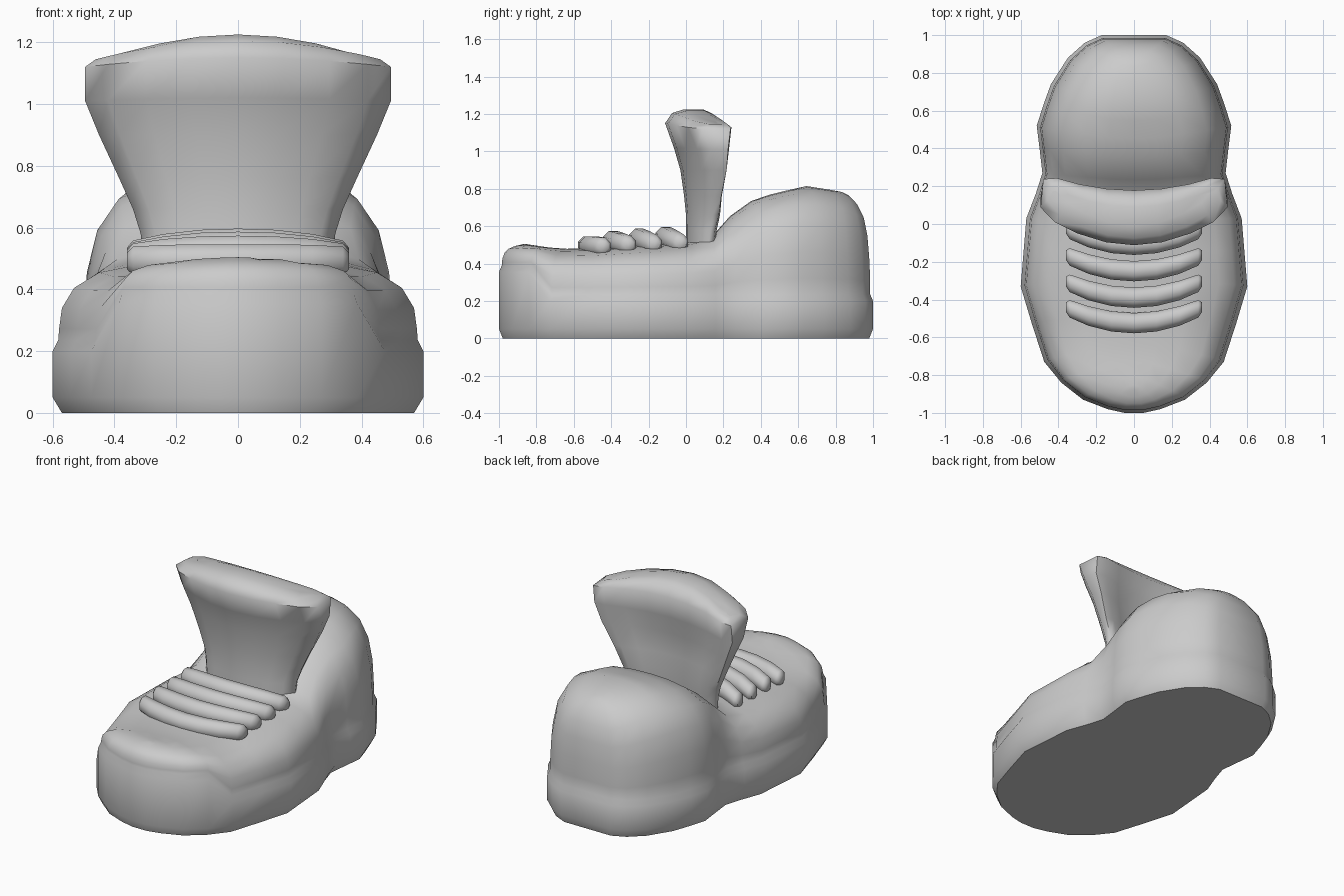
import bpy, bmesh, math

if "Cube" in bpy.data.objects:
    bpy.data.objects.remove(bpy.data.objects["Cube"])


def lerp(table, y):
    # piecewise linear lookup
    if y <= table[0][0]:
        return table[0][1]
    for (a, va), (b, vb) in zip(table, table[1:]):
        if y <= b:
            return va + (vb - va) * (y - a) / (b - a)
    return table[-1][1]


def loft(name, rings, angle):
    # skin closed rings of equal length and cap both ends
    bm = bmesh.new()
    vs = [[bm.verts.new(p) for p in r] for r in rings]
    n = len(vs[0])
    for a, b in zip(vs, vs[1:]):
        for i in range(n):
            j = (i + 1) % n
            bm.faces.new((a[i], a[j], b[j], b[i]))
    for r in (vs[0], vs[-1]):
        # mirror-paired strip caps, left half against right half
        i, j = 0, n - 1
        while j - i > 1:
            q = [r[i], r[i + 1], r[j - 1], r[j]]
            if i + 1 == j - 1:
                q = q[:2] + q[3:]
            bm.faces.new(q)
            i, j = i + 1, j - 1
    bmesh.ops.recalc_face_normals(bm, faces=bm.faces)
    me = bpy.data.meshes.new(name)
    bm.to_mesh(me)
    bm.free()
    ob = bpy.data.objects.new(name, me)
    bpy.context.collection.objects.link(ob)
    bpy.ops.object.select_all(action='DESELECT')
    ob.select_set(True)
    bpy.context.view_layer.objects.active = ob
    bpy.ops.object.shade_smooth_by_angle(angle=math.radians(angle))
    return ob


# Shoe body: plan outline, centre-line height and sole edge height along y
outline = [(-1, .05), (-.98, .14), (-.93, .27), (-.84, .385), (-.73, .475), (-.53, .54),
           (-.33, .60), (-.15, .585), (.03, .57), (.16, .52), (.27, .485), (.4, .50),
           (.52, .515), (.63, .48), (.74, .44), (.88, .35), (.96, .26), (1, .17)]
height = [(-1, .49), (-.86, .505), (-.68, .478), (-.5, .482), (-.2, .505), (0, .51),
          (.16, .55), (.23, .65), (.37, .75), (.64, .815), (.83, .785), (1, .70)]
sole_edge = [(-.84, .355), (-.73, .2)]
sole = [(.95, .98, .01), (1, 1, .05)]
upper = [(.97, .985, 0), (.965, .985, .15), (.95, .98, .4), (.885, .97, .65),
         (.75, .95, .84), (.5, .915, .95), (.25, .88, .99)]

sections = []
for y, w in outline:
    edge = lerp(sole_edge, y)
    half = [(w * sx, y * sy, z) for sx, sy, z in sole] + [(w, y, edge)]
    base = edge + .035
    for sx, sy, f in upper:
        half.append((w * sx, y * sy, base + f * (lerp(height, y * sy) - base)))
    top = (0, y * .87, lerp(height, y * .87))
    sections.append(half + [top] + [(-x, b, c) for x, b, c in reversed(half)])
body = loft("shoe_body", sections, 50)
zmin = min(v.co.z for v in body.data.vertices)
for v in body.data.vertices:
    if v.co.z < zmin + .001:
        v.co.z = 0.0

# Tongue: z, half width, front y, thickness, edge drop
tongue_rows = [(.40, .30, .0, .10, 0), (.58, .315, .0, .11, 0), (.66, .34, -.0, .12, 0),
               (.76, .385, -.01, .13, 0), (.9, .45, -.03, .16, 0), (1.02, .495, -.065, .23, .01),
               (1.15, .495, -.112, .29, .03), (1.205, .46, -.075, .21, .06), (1.225, .42, -.01, .1, .08)]
us = [-1, -.85, -.6, -.3, 0, .3, .6, .85, 1]
rings = []
for z, w, yf, t, d in tongue_rows:
    k = min(1, max(.5, z))
    front = [(u * w, yf + .17 * k * u * u + (.03 if abs(u) == 1 else 0), z - d * u * u) for u in us]
    back = [(u * w * .97, yf + t + (.09 if z > 1 else .13 * k) * u * u
             - (.03 if abs(u) == 1 else 0), z - d * u * u) for u in us]
    rings.append(front + back[::-1])
loft("tongue", rings, 60)

# Laces: four bowed tubes with tapered ends
for n, (yc, zc, drop) in enumerate([(-.525, .492, .0), (-.39, .52, .02),
                                    (-.25, .533, .03), (-.11, .543, .035)]):
    rings = []
    for x, r in [(-.36, .028), (-.34, .05), (-.24, .056), (-.12, .058), (0, .058),
                 (.12, .058), (.24, .056), (.34, .05), (.36, .028)]:
        u = x / .36
        rings.append([(x, yc + .085 * u * u + r * math.cos(a), zc - drop * u * u + r * math.sin(a))
                      for a in [math.tau * (i + .5) / 8 for i in range(8)]])
    loft(f"lace_{n + 1}", rings, 60)
